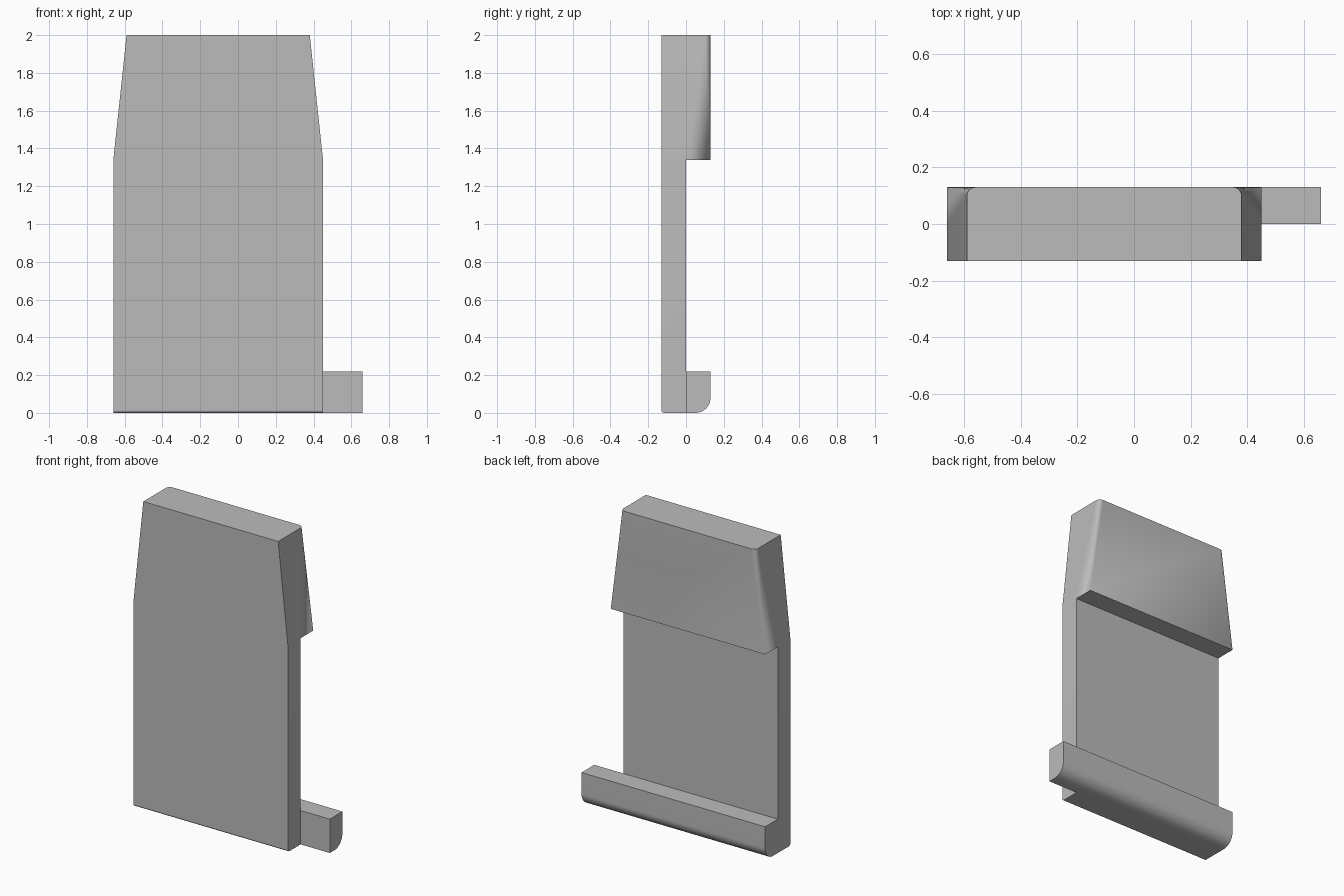
import bpy
import bmesh
from math import sin, cos, pi, radians

cube = bpy.data.objects.get("Cube")
if cube:
    bpy.data.objects.remove(cube, do_unlink=True)

LEFT, RIGHT, RAIL_END = 0.45, -0.66, 0.66
DEPTH, TOP, SHOULDER, RAIL_TOP = 0.13, 2.0, 1.34, 0.22
TAPER, CORNER = 0.07, 0.03


def arc(cy, cz, r, start, steps=10):
    """Quarter circle in the side plane, starting at the given angle."""
    return [(cy + r * cos(start - i * pi / 2 / steps),
             cz + r * sin(start - i * pi / 2 / steps)) for i in range(steps + 1)]


# Side profile as three adjoining cells: head, plate and foot rail
head = [(-DEPTH, TOP), (DEPTH, TOP), (DEPTH, SHOULDER), (0, SHOULDER), (-DEPTH, SHOULDER)]
toe = 0.015
plate = [(-DEPTH, SHOULDER), (0, SHOULDER), (0, RAIL_TOP), (0, 0)]
plate += arc(toe - DEPTH, toe, toe, -pi / 2, 5)
heel = 0.08
rail = [(0, RAIL_TOP), (DEPTH, RAIL_TOP)] + arc(DEPTH - heel, heel, heel, 0) + [(0, 0)]

bm = bmesh.new()
for cell in (head, plate, rail):
    bm.faces.new([bm.verts.new((RIGHT, y, z)) for y, z in cell])
bmesh.ops.remove_doubles(bm, verts=bm.verts[:], dist=1e-5)


def push(faces, distance):
    """Extrude faces along x."""
    out = bmesh.ops.extrude_face_region(bm, geom=faces)["geom"]
    verts = [g for g in out if isinstance(g, bmesh.types.BMVert)]
    bmesh.ops.translate(bm, verts=verts, vec=(distance, 0, 0))


push(bm.faces[:], LEFT - RIGHT)
bmesh.ops.recalc_face_normals(bm, faces=bm.faces[:])

# Rail runs on past the left side of the plate
push([f for f in bm.faces if all(
    v.co.x > LEFT - 1e-4 and v.co.y > -1e-4 and v.co.z < RAIL_TOP + 1e-4
    for v in f.verts)], RAIL_END - LEFT)

# Round the head's back corners, fading to a sharp point at the shoulder
corners = [e for e in bm.edges
           if all(v.co.y > DEPTH - 1e-4 and v.co.z > SHOULDER - 1e-4 for v in e.verts)
           and abs(e.verts[0].co.z - e.verts[1].co.z) > 0.1]
bmesh.ops.bevel(bm, geom=corners, offset=CORNER, segments=6, profile=0.5, affect='EDGES')
for v in bm.verts:
    if abs(v.co.z - SHOULDER) < 1e-4 and v.co.y > DEPTH / 2:
        v.co.x = LEFT if v.co.x > 0 else RIGHT
        v.co.y = DEPTH
bmesh.ops.remove_doubles(bm, verts=bm.verts[:], dist=1e-5)

# Draw the sides in towards the top
middle = (LEFT + RIGHT) / 2
for v in bm.verts:
    if v.co.z > TOP - 1e-4:
        v.co.x += -TAPER if v.co.x > middle else TAPER
bmesh.ops.recalc_face_normals(bm, faces=bm.faces[:])

mesh = bpy.data.meshes.new("clip_plate")
bm.to_mesh(mesh)
bm.free()
body = bpy.data.objects.new("clip_plate", mesh)
bpy.context.collection.objects.link(body)

# Plain grey finish
grey = bpy.data.materials.new("plain_grey")
grey.use_nodes = True
grey.diffuse_color = (0.5, 0.5, 0.5, 1)
grey.node_tree.nodes["Principled BSDF"].inputs["Base Color"].default_value = (0.5, 0.5, 0.5, 1)
mesh.materials.append(grey)

# Smooth curves, flat broad faces
bpy.ops.object.select_all(action='DESELECT')
body.select_set(True)
bpy.context.view_layer.objects.active = body
bpy.ops.object.shade_smooth_by_angle(angle=radians(30))
weighted = body.modifiers.new("flat_faces", 'WEIGHTED_NORMAL')
weighted.keep_sharp = True
